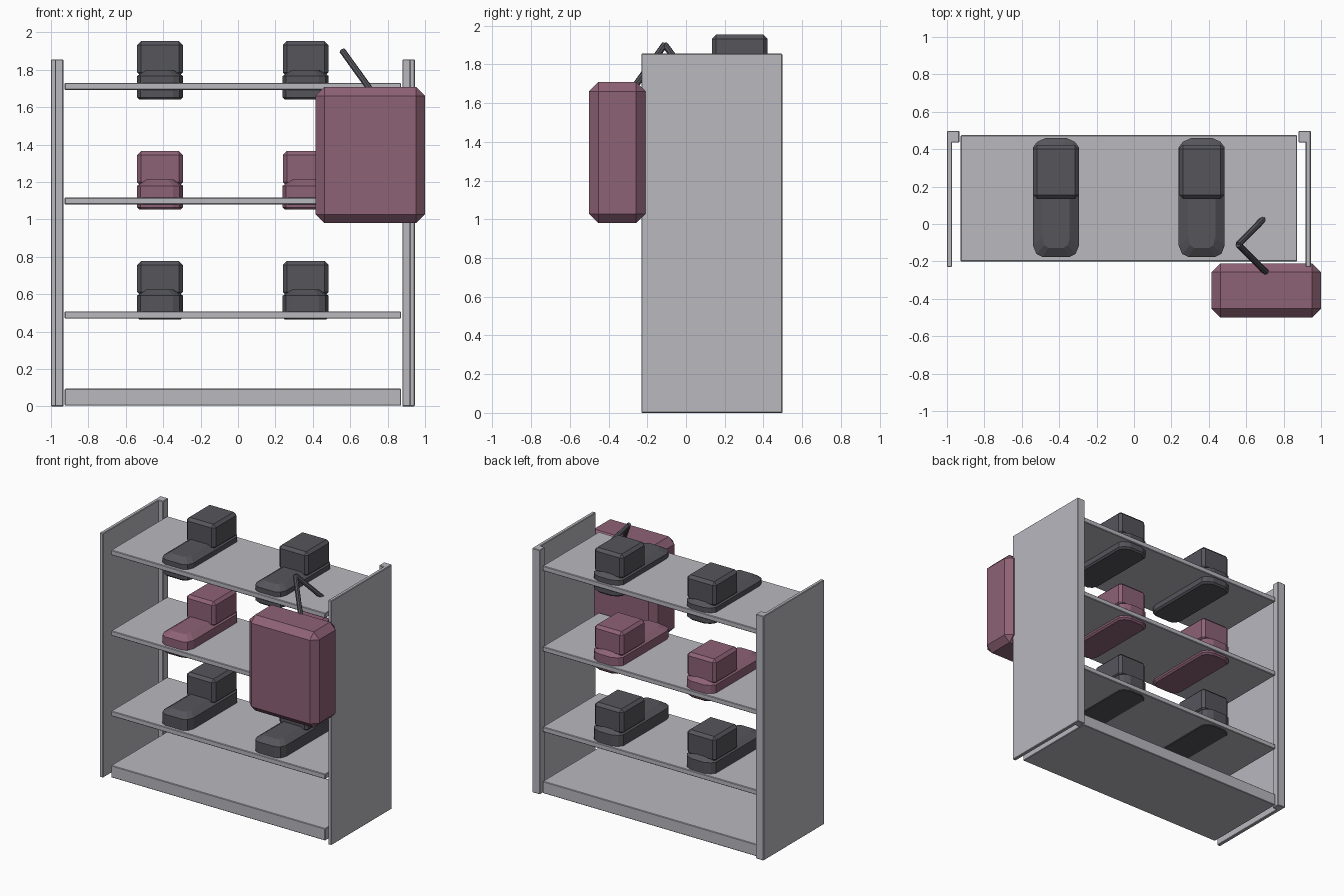
import bpy, bmesh
from mathutils import Vector

cube = bpy.data.objects.get("Cube")
if cube:
    bpy.data.objects.remove(cube, do_unlink=True)


def material(name, rgb):
    m = bpy.data.materials.new(name)
    m.use_nodes = True
    m.diffuse_color = (*rgb, 1)
    m.node_tree.nodes["Principled BSDF"].inputs["Base Color"].default_value = (*rgb, 1)
    return m


GREY = material("shelf grey", (0.48, 0.48, 0.52))
DARK = material("charcoal", (0.09, 0.09, 0.105))
PLUM = material("dusty plum", (0.27, 0.122, 0.18))


def finish(name, bm, mat):
    bmesh.ops.recalc_face_normals(bm, faces=bm.faces)
    mesh = bpy.data.meshes.new(name)
    bm.to_mesh(mesh)
    bm.free()
    mesh.materials.append(mat)
    ob = bpy.data.objects.new(name, mesh)
    bpy.context.collection.objects.link(ob)
    return ob


def box(name, xs, ys, zs, mat, bevel=0.004):
    """Chamfered box given by its extent on each axis."""
    bm = bmesh.new()
    bmesh.ops.create_cube(bm, size=1)
    for v in bm.verts:
        v.co = [(a + b) / 2 + c * (b - a) for (a, b), c in zip((xs, ys, zs), v.co)]
    bmesh.ops.bevel(bm, geom=bm.edges[:], offset=bevel, segments=1, affect='EDGES')
    return finish(name, bm, mat)


def sole(name, cx, z, mat):
    """Rounded outline lofted upward, pulled in at the top."""
    half = [(0.07, -0.177), (0.105, -0.16), (0.123, -0.115),
            (0.123, 0.41), (0.1, 0.44), (0.055, 0.46)]
    outline = half + [(-x, y) for x, y in reversed(half)]
    levels = [(0, 0.012), (0.012, 0), (0.127, 0), (0.16, 0.05)]
    mid, hx, hy = 0.1415, 0.123, 0.3185
    bm = bmesh.new()
    rings = []
    for h, inset in levels:
        sx, sy = 1 - inset / hx, 1 - inset / hy
        rings.append([bm.verts.new((cx + x * sx, mid + (y - mid) * sy, z + h))
                      for x, y in outline])
    n = len(outline)
    for lo, hi in zip(rings, rings[1:]):
        for i in range(n):
            j = (i + 1) % n
            bm.faces.new((lo[i], lo[j], hi[j], hi[i]))
    bm.faces.new(rings[0])
    bm.faces.new(rings[-1])
    return finish(name, bm, mat)


def rod(name, a, b, radius, mat):
    a, b = Vector(a), Vector(b)
    bm = bmesh.new()
    bmesh.ops.create_cone(bm, cap_ends=True, segments=8, radius1=radius,
                          radius2=radius, depth=(b - a).length)
    bm.transform((b - a).to_track_quat('Z', 'Y').to_matrix().to_4x4())
    bmesh.ops.translate(bm, verts=bm.verts[:], vec=(a + b) / 2)
    return finish(name, bm, mat)


# Side panels with a thicker post along the back edge
for side, outer, d in (("right", -1.0, 1), ("left", 0.945, -1)):
    for part, width, y0 in (("panel", 0.028, -0.23), ("post", 0.066, 0.435)):
        box(f"{side}_{part}", sorted((outer, outer + d * width)), (y0, 0.498),
            (0, 1.855), GREY)

# Base and shelves
for name, z0, z1 in (("base", 0.004, 0.095), ("lower_shelf", 0.47, 0.508),
                     ("middle_shelf", 1.08, 1.117), ("upper_shelf", 1.692, 1.73)):
    box(name, (-0.927, 0.872), (-0.2, 0.475), (z0, z1), GREY)

# Two shoes on every shelf
for level, z, mat in (("lower", 0.465, DARK), ("middle", 1.053, PLUM), ("upper", 1.64, DARK)):
    for side, cx in (("right", -0.417), ("left", 0.362)):
        sole(f"{level}_{side}_shoe_foot", cx, z, mat)
        box(f"{level}_{side}_shoe_ankle", (cx - 0.122, cx + 0.122), (0.135, 0.422),
            (z + 0.125, z + 0.313), mat, 0.021)

# Hanging bag and its bent strap
box("bag", (0.415, 1.0), (-0.5, -0.21), (0.98, 1.708), PLUM, 0.047)
peak = (0.558, -0.11, 1.902)
rod("front_strap", (0.71, -0.262, 1.69), peak, 0.017, DARK)
rod("back_strap", (0.70, 0.035, 1.705), peak, 0.017, DARK)
